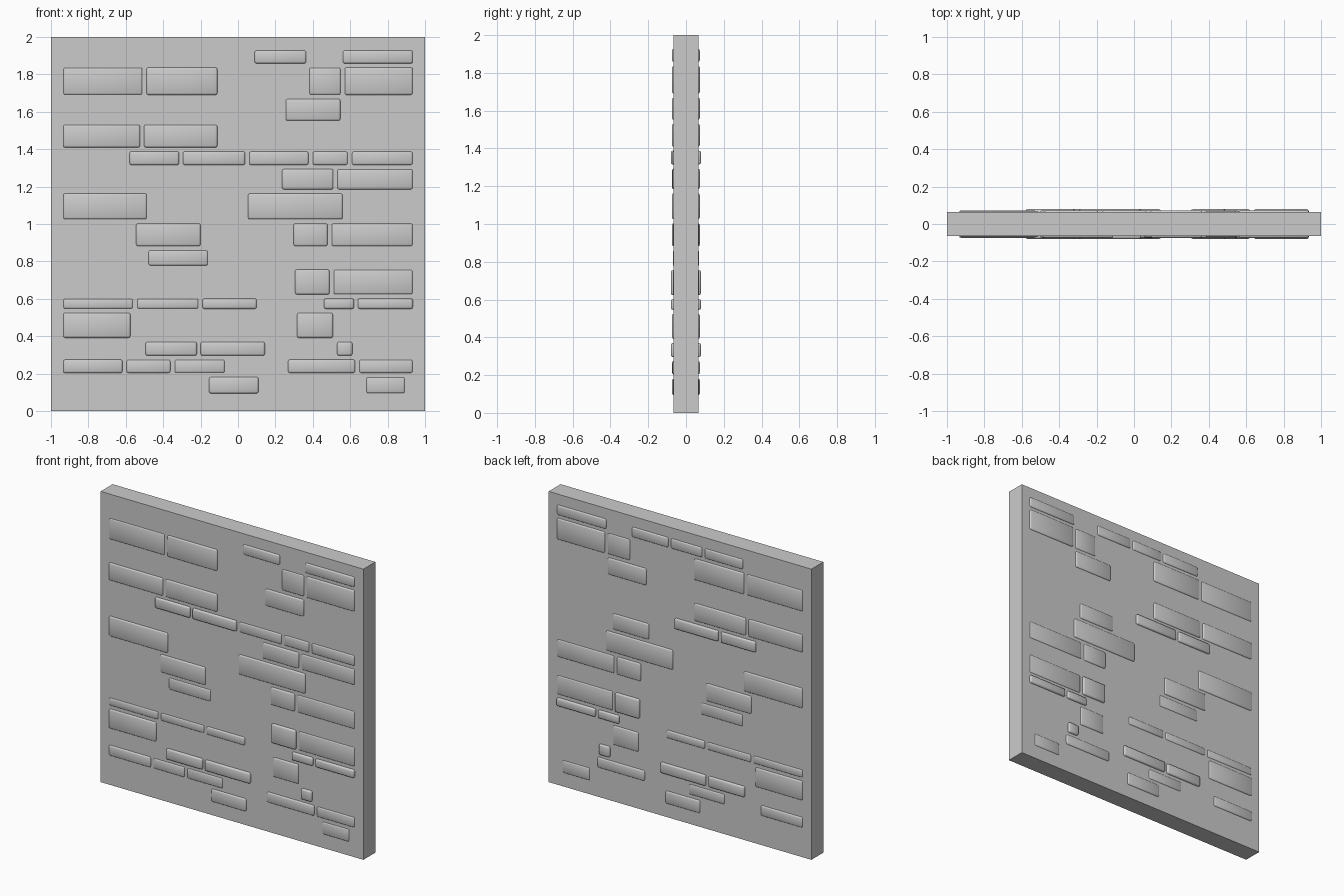
import bpy, bmesh

if "Cube" in bpy.data.objects:
    bpy.data.objects.remove(bpy.data.objects["Cube"])

HALF = 0.065              # half thickness of the slab
MORTAR = 0.021            # joint width between bricks and between courses
L, R = -0.945, 0.945      # joints at the two ends of the brick field

# relief of a run of bricks: (front, back); negative = buried in the slab
LOW, MID, HIGH = (0.005, 0.005), (0.009, 0.008), (0.015, 0.014)
FRONT, BACK = (0.006, -0.008), (-0.008, 0.007)

# courses from the top down: (height, runs); a run is a relief and its joint positions
COURSES = [
    (.070, [(BACK, -.49, -.18, .078), (MID, .078, .375), (MID, .55, R)]),
    (.147, [(LOW, L, -.5), (MID, -.5, -.1), (LOW, .37, .56), (MID, .56, R)]),
    (.117, [(MID, .245, .558)]),
    (.122, [(MID, L, -.513, -.1)]),
    (.073, [(HIGH, -.59, -.305, .048), (FRONT, .048, .388, .598, R)]),
    (.110, [(MID, .225, .52), (FRONT, .52, R)]),
    (.138, [(MID, L, -.477), (MID, .043, .57)]),
    (.123, [(MID, -.555, -.19), (MID, .287, .489), (LOW, .489, R)]),
    (.083, [(LOW, -.49, -.15)]),
    (.133, [(HIGH, .295, .5), (LOW, .5, R)]),
    (.056, [(LOW, L, -.551, -.2), (MID, -.2, .11), (HIGH, .45, .63, R)]),
    (.134, [(MID, L, -.565), (MID, .305, .518)]),
    (.074, [(HIGH, -.505, -.21, .154), (HIGH, .52, .622)]),
    (.072, [(MID, L, -.607), (FRONT, -.607, -.35), (LOW, -.35, -.06),
            (MID, .257, .637), (FRONT, .637, R)]),
    (.088, [(MID, -.165, .12), (LOW, .675, .903)]),
]


def box(name, lo, hi):
    bm = bmesh.new()
    bmesh.ops.create_cube(bm, size=1)
    for v in bm.verts:
        v.co = [(a + b) / 2 + c * (b - a) for a, b, c in zip(lo, hi, v.co)]
    mesh = bpy.data.meshes.new(name)
    bm.to_mesh(mesh)
    bm.free()
    obj = bpy.data.objects.new(name, mesh)
    bpy.context.collection.objects.link(obj)
    return obj


def rounded_brick(x0, x1, z0, z1, relief):
    brick = box("brick", (x0, -HALF - relief[0], z0), (x1, HALF + relief[1], z1))
    bevel = brick.modifiers.new("rounded_edges", 'BEVEL')
    bevel.width = 0.01
    bevel.segments = 2
    for p in brick.data.polygons:
        p.use_smooth = True


# plain wall slab
box("wall_slab", (-1, -HALF, 0), (1, HALF, 2))

# bricks run through the slab and show on both faces, stacked course by course
top = 1.928
for height, runs in COURSES:
    for relief, *joints in runs:
        for a, b in zip(joints, joints[1:]):
            rounded_brick(a + MORTAR / 2, b - MORTAR / 2, top - height, top, relief)
    top -= height + MORTAR
